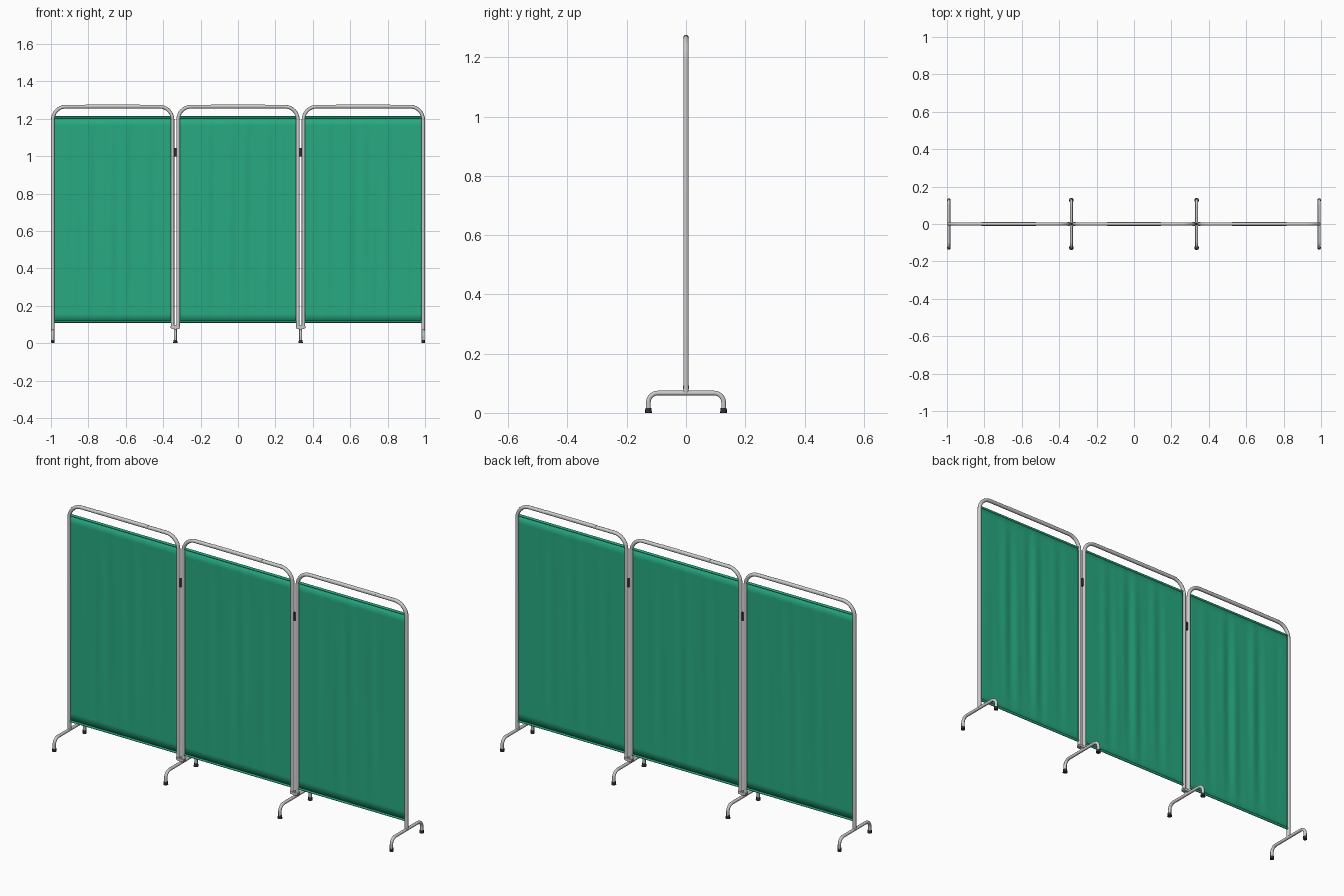
import bpy, bmesh, math
from mathutils import Vector

if "Cube" in bpy.data.objects:
    bpy.data.objects.remove(bpy.data.objects["Cube"])

R = 0.0095          # frame tube radius
FOOT_X = (-0.99, -0.335, 0.335, 0.99)


def material(name, rgb):
    m = bpy.data.materials.new(name)
    m.diffuse_color = (*rgb, 1)
    m.use_nodes = True
    m.node_tree.nodes["Principled BSDF"].inputs["Base Color"].default_value = m.diffuse_color
    return m


GREEN = material("green_fabric", (0.02, 0.40, 0.22))
DARK = material("dark_rubber", (0.03, 0.03, 0.03))


def add(name, mesh, mat=None, smooth=True):
    ob = bpy.data.objects.new(name, mesh)
    bpy.context.collection.objects.link(ob)
    if mat:
        mesh.materials.append(mat)
    if smooth:
        bpy.ops.object.select_all(action='DESELECT')
        ob.select_set(True)
        bpy.context.view_layer.objects.active = ob
        bpy.ops.object.shade_smooth_by_angle(angle=math.radians(40))
    return ob


def rounded(points, radius, steps=8):
    """Replace inner right-angle corners of a path with arcs."""
    pts = [Vector(p) for p in points]
    out = [pts[0]]
    for a, b, c in zip(pts, pts[1:], pts[2:]):
        u, v = (a - b).normalized(), (c - b).normalized()
        centre = b + (u + v) * radius
        for i in range(steps + 1):
            t = i / steps * math.pi / 2
            out.append(centre - v * radius * math.cos(t) - u * radius * math.sin(t))
    return out + [pts[-1]]


def tube(name, pts, radius):
    cu = bpy.data.curves.new(name, 'CURVE')
    cu.dimensions = '3D'
    cu.bevel_depth, cu.bevel_resolution, cu.use_fill_caps = radius, 3, True
    sp = cu.splines.new('POLY')
    sp.points.add(len(pts) - 1)
    for p, co in zip(sp.points, pts):
        p.co = (*co, 1)
    tmp = bpy.data.objects.new(name, cu)
    bpy.context.collection.objects.link(tmp)
    dg = bpy.context.evaluated_depsgraph_get()
    mesh = bpy.data.meshes.new_from_object(tmp.evaluated_get(dg))
    bpy.data.objects.remove(tmp)
    bpy.data.curves.remove(cu)
    return add(name, mesh)


def cone(name, loc, r1, r2, h, mat=None):
    bm = bmesh.new()
    bmesh.ops.create_cone(bm, cap_ends=True, segments=20, radius1=r1, radius2=r2, depth=h)
    bmesh.ops.translate(bm, verts=bm.verts, vec=loc)
    me = bpy.data.meshes.new(name)
    bm.to_mesh(me)
    bm.free()
    return add(name, me, mat)


def box(name, loc, size, mat=None):
    bm = bmesh.new()
    bmesh.ops.create_cube(bm, size=1)
    bmesh.ops.scale(bm, verts=bm.verts, vec=size)
    bmesh.ops.translate(bm, verts=bm.verts, vec=loc)
    bmesh.ops.bevel(bm, geom=bm.edges[:], offset=min(size) * 0.2, segments=2, affect='EDGES')
    me = bpy.data.meshes.new(name)
    bm.to_mesh(me)
    bm.free()
    return add(name, me, mat)


def curtain(name, x0, x1, z0, z1, phase):
    nx, nz = 64, 24
    bm = bmesh.new()
    rows = []
    for j in range(nz + 1):
        v = j / nz
        row = []
        for i in range(nx + 1):
            u = i / nx
            # soft vertical folds, fading at the hems and sides
            fade = math.sin(math.pi * v) ** 0.5 * math.sin(math.pi * u) if 0 < j < nz else 0
            w = math.sin(u * 38 + phase + 0.8 * v) + 0.6 * math.sin(u * 61 + 2 * phase - v)
            row.append(bm.verts.new((x0 + (x1 - x0) * u, 0.0022 * fade * w, z0 + (z1 - z0) * v)))
        rows.append(row)
    for a, b in zip(rows, rows[1:]):
        for i in range(nx):
            bm.faces.new((a[i], a[i + 1], b[i + 1], b[i]))
    me = bpy.data.meshes.new(name)
    bm.to_mesh(me)
    bm.free()
    ob = add(name, me, GREEN)
    s = ob.modifiers.new("thickness", 'SOLIDIFY')
    s.thickness, s.offset = 0.004, 0


# Three panels: arched tube frame, fabric and hemmed rods
for n, (xa, xb) in enumerate([(-0.99, -0.35), (-0.32, 0.32), (0.35, 0.99)]):
    za = 0.067 if n == 0 else 0.085
    zb = 0.067 if n == 2 else 0.085
    tube(f"panel_frame_{n}", rounded([(xa, 0, za), (xa, 0, 1.265), (xb, 0, 1.265), (xb, 0, zb)], 0.07), R)
    mid = (xa + xb) / 2
    tube(f"top_grip_{n}", [(mid - 0.145, 0, 1.2665), (mid + 0.145, 0, 1.2665)], R)
    curtain(f"curtain_{n}", xa + 0.008, xb - 0.008, 0.112, 1.21, n * 1.7)
    for z, label in ((1.208, "top"), (0.115, "bottom")):
        hem = tube(f"{label}_hem_{n}", [(xa + 0.006, 0, z), (xb - 0.006, 0, z)], 0.006)
        hem.data.materials.clear()
        hem.data.materials.append(GREEN)

# Feet: bent tube stands with rubber tips and a collar
for n, x in enumerate(FOOT_X):
    tube(f"foot_{n}", rounded([(x, -0.127, 0.008), (x, -0.127, 0.067), (x, 0.127, 0.067), (x, 0.127, 0.008)], 0.032), 0.0082)
    for y, side in ((-0.127, "front"), (0.127, "back")):
        cone(f"{side}_foot_tip_{n}", (x, y, 0.008), 0.0120 if abs(x) < 0.9 else 0.01, 0.0098, 0.016, DARK)

# Hinges and lower brackets joining neighbouring panels
for n, x in enumerate(FOOT_X[1:3]):
    box(f"hinge_{n}", (x, 0, 1.022), (0.016, 0.013, 0.045), DARK)
    box(f"bracket_{n}", (x, 0, 0.087), (0.05, 0.021, 0.02))
    cone(f"bracket_pin_{n}", (x, 0, 0.08), 0.008, 0.008, 0.03)
